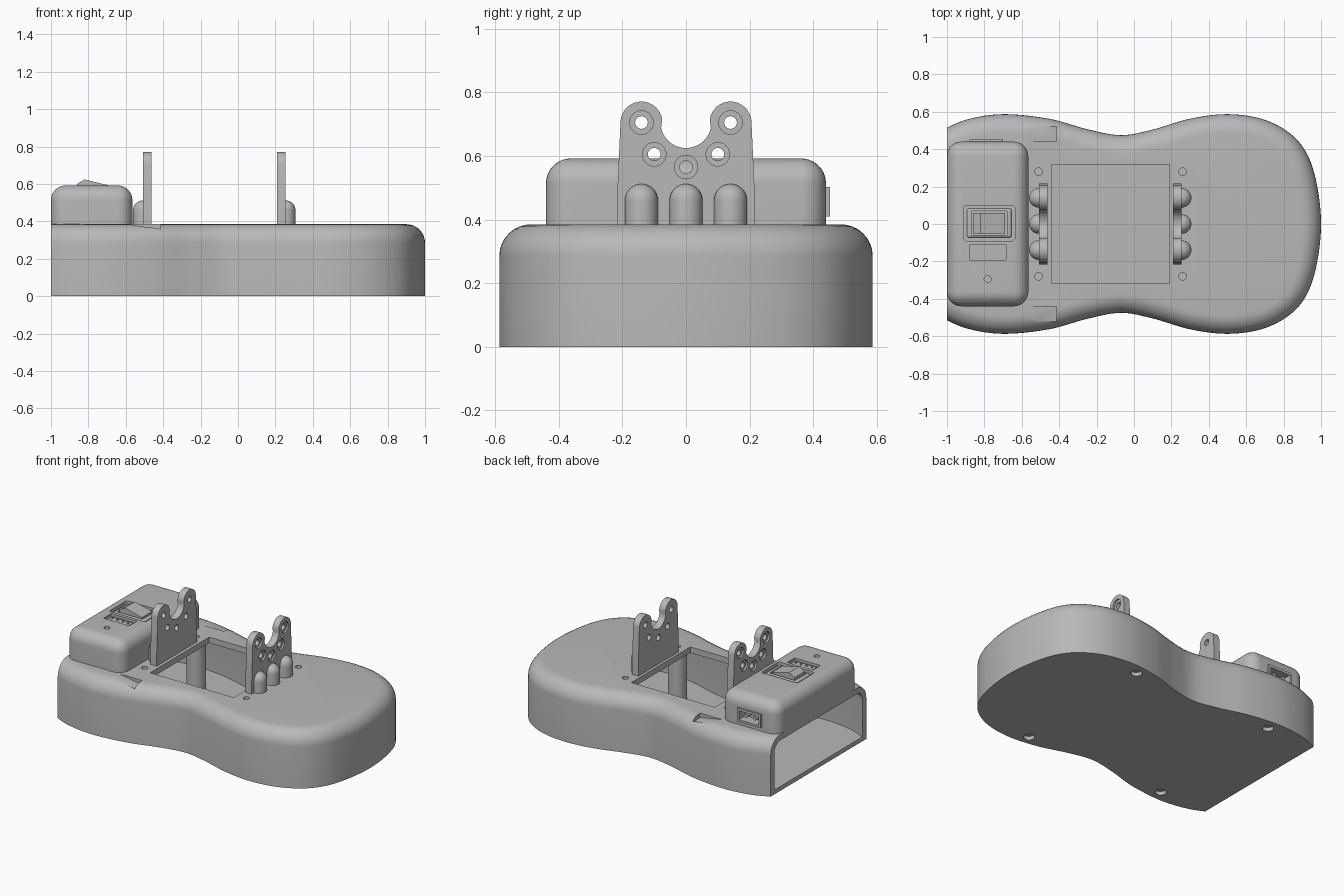
import bpy, bmesh, math
from mathutils import Vector

if "Cube" in bpy.data.objects:
    bpy.data.objects.remove(bpy.data.objects["Cube"], do_unlink=True)

grey = bpy.data.materials.new("plain grey")
grey.use_nodes = True
COLOR = (0.48, 0.48, 0.48, 1)
grey.diffuse_color = COLOR
grey.node_tree.nodes["Principled BSDF"].inputs["Base Color"].default_value = COLOR


def finish(name, bm):
    bmesh.ops.recalc_face_normals(bm, faces=bm.faces)
    mesh = bpy.data.meshes.new(name)
    bm.to_mesh(mesh)
    bm.free()
    mesh.materials.append(grey)
    obj = bpy.data.objects.new(name, mesh)
    bpy.context.collection.objects.link(obj)
    return obj


def box(name, x, y, z, bevel=0.0, keep_bottom=True, segments=6):
    bm = bmesh.new()
    bmesh.ops.create_cube(bm, size=1)
    for v in bm.verts:
        v.co = [(r[0] + r[1]) / 2 + c * (r[1] - r[0]) for r, c in zip((x, y, z), v.co)]
    if bevel:
        low = min(z)
        edges = [e for e in bm.edges
                 if not keep_bottom or any(v.co.z > low + 1e-4 for v in e.verts)]
        bmesh.ops.bevel(bm, geom=edges, offset=bevel, segments=segments,
                        profile=0.5, affect='EDGES')
    return finish(name, bm)


def prism(name, points, axis, start, end):
    """Extrude a flat profile along the x or y axis."""
    bm = bmesh.new()
    place = (lambda a, b, t: (t, a, b)) if axis == 'x' else (lambda a, b, t: (a, t, b))
    face = bm.faces.new([bm.verts.new(place(a, b, start)) for a, b in points])
    new = bmesh.ops.extrude_face_region(bm, geom=[face])["geom"]
    shift = Vector(place(0, 0, end - start))
    bmesh.ops.translate(bm, vec=shift, verts=[v for v in new if isinstance(v, bmesh.types.BMVert)])
    return finish(name, bm)


def loft(name, outline, sections):
    """Stack copies of an outline, each inset by a distance at a height."""
    bm = bmesh.new()
    n = len(outline)
    normals = []
    for i in range(n):
        t = (outline[(i + 1) % n] - outline[i - 1]).normalized()
        normals.append(Vector((-t.y, t.x)))
    rings = []
    for inset, z in sections:
        rings.append([bm.verts.new((*(p + q * inset), z)) for p, q in zip(outline, normals)])
    for a, b in zip(rings, rings[1:]):
        for i in range(n):
            bm.faces.new((a[i], a[(i + 1) % n], b[(i + 1) % n], b[i]))
    bm.faces.new(rings[0])
    bm.faces.new(rings[-1])
    return finish(name, bm)


def circle(x, y, r, n=32):
    return [Vector((x + r * math.cos(i * math.tau / n), y + r * math.sin(i * math.tau / n)))
            for i in range(n)]


def rounded(bottom, top, r, inset=0.0, sweep=90, steps=8):
    arc = [math.radians(sweep * i / steps) for i in range(steps + 1)]
    return [(inset, bottom)] + [(inset + r - r * math.cos(a), top - r + r * math.sin(a)) for a in arc]


def post(name, x, y, r, low, high):
    return loft(name, circle(x, y, r), [(0, low), (0, high)])


def rod(name, axis, a, z, r, start, end):
    return prism(name, circle(a, z, r, 24), axis, start, end)


def cut(obj, *cutters):
    bpy.context.view_layer.objects.active = obj
    for c in cutters:
        mod = obj.modifiers.new("cut", 'BOOLEAN')
        mod.operation, mod.solver, mod.object = 'DIFFERENCE', 'EXACT', c
        bpy.ops.object.modifier_apply(modifier=mod.name)
        bpy.data.objects.remove(c, do_unlink=True)


def spline(points, steps=8):
    out = []
    n = len(points)
    for i in range(n):
        p0, p1, p2, p3 = (points[(i + k) % n] for k in (-1, 0, 1, 2))
        for s in range(steps):
            t = s / steps
            out.append(0.5 * (2 * p1 + (p2 - p0) * t + (2 * p0 - 5 * p1 + 4 * p2 - p3) * t * t
                              + (3 * p1 - p0 - 3 * p2 + p3) * t ** 3))
    return out


# Waisted hollow body, open at the flat end
half = [(0.98, 0.2), (0.93, 0.365), (0.84, 0.48), (0.69, 0.56), (0.5, 0.587), (0.3, 0.563),
        (0.1, 0.505), (-0.07, 0.475), (-0.25, 0.507), (-0.45, 0.562), (-0.68, 0.587),
        (-0.86, 0.567), (-1.0, 0.515), (-1.2, 0.4)]
outline = spline([Vector((1, 0))] + [Vector(p) for p in half]
                 + [Vector((x, -y)) for x, y in reversed(half)])
body = loft("body_shell", outline, rounded(0, 0.385, 0.1))
cut(body, box("end_trim", (-2, -1), (-1, 1), (-1, 1)))
cut(body, loft("cavity", outline, rounded(0.03, 0.345, 0.06, 0.04)))
cut(body, box("window", (-0.44, 0.19), (-0.318, 0.318), (0.3, 0.5)))

for side in (-1, 1):
    # Ramped slots beside the housing
    cut(body, prism("slot", [(-0.585, 0.385), (-0.415, 0.355), (-0.415, 0.45), (-0.585, 0.45)],
                    'y', side * 0.44, side * 0.52))
    # Screw holes with posts inside
    for x in (-0.51, 0.26):
        cut(body, post("screw_hole", x, side * 0.28, 0.02, 0.32, 0.45))
        post("inner_post", x, side * 0.28, 0.06, 0.02, 0.35)
    # Foot recesses underneath
    for x in (-0.64, 0.41):
        cut(body, post("foot_recess", x, side * 0.51, 0.035, -0.1, 0.025))


# Upright brackets with eared tops
def arc(cx, cz, r, a0, a1, n=16):
    return [(cx + r * math.cos(math.radians(a0 + (a1 - a0) * i / n)),
             cz + r * math.sin(math.radians(a0 + (a1 - a0) * i / n))) for i in range(n + 1)]


right = [(0.217, 0.37), (0.217, 0.46)] + arc(0.14, 0.705, 0.066, 5, 172) + arc(0, 0.705, 0.08, -12, -88)
profile = right + [(-y, z) for y, z in reversed(right)]
for label, inner, sign in (("left", 0.208, 1), ("right", -0.462, -1)):
    outer = inner + sign * 0.047
    bracket = prism(label + "_bracket", profile, 'x', inner, outer)
    for y, z in ((-0.14, 0.705), (0.14, 0.705), (-0.1, 0.605), (0.1, 0.605), (0, 0.565)):
        cut(bracket, rod("bolt_hole", 'x', y, z, 0.02, inner - sign * 0.1, outer + sign * 0.1),
            rod("bolt_seat", 'x', y, z, 0.037, outer - sign * 0.012, outer + sign * 0.1))
    # Domed ribs bracing the outer face
    for y in (-0.14, 0, 0.14):
        rib = loft(label + "_rib", circle(outer, y, 0.052), rounded(0.37, 0.512, 0.052, sweep=86))
        cut(rib, box("rib_trim", sorted((outer - sign * 0.005, outer - sign * 0.2)), (-1, 1), (0, 1)))

# Rounded power housing
housing = box("power_housing", (-1, -0.565), (-0.44, 0.44), (0.36, 0.592), 0.078, segments=10)
cut(housing,
    box("switch_pocket", (-0.91, -0.637), (-0.09, 0.1), (0.57, 0.7), 0.015),
    box("header_pocket", (-0.88, -0.685), (-0.193, -0.112), (0.575, 0.7)),
    post("lamp_hole", -0.782, -0.295, 0.019, 0.57, 0.7),
    box("port_pocket", (-0.865, -0.715), (0.38, 0.6), (0.425, 0.485)))

# Rocker switch
frame = box("switch_frame", (-0.893, -0.655), (-0.073, 0.083), (0.56, 0.588), 0.012)
cut(frame, box("frame_opening", (-0.87, -0.68), (-0.06, 0.07), (0.573, 0.7)))
prism("switch_rocker", [(-0.86, 0.565), (-0.69, 0.565), (-0.69, 0.592), (-0.82, 0.624), (-0.86, 0.6)],
      'y', -0.05, 0.06)

# Pin header
box("header_block", (-0.865, -0.7), (-0.175, -0.13), (0.565, 0.582))
for i in range(4):
    post("header_pin", -0.842 + 0.04 * i, -0.153, 0.006, 0.57, 0.59)

# Side power inlet
inlet = box("inlet_rim", (-0.88, -0.7), (0.43, 0.452), (0.41, 0.502))
cut(inlet, box("inlet_opening", (-0.865, -0.715), (0.3, 0.6), (0.425, 0.485)))
for x in (-0.825, -0.755):
    rod("inlet_pin", 'y', x, 0.455, 0.013, 0.37, 0.435)

# Smooth shading with crisp edges
for obj in bpy.context.scene.objects:
    if obj.type == 'MESH':
        bpy.ops.object.select_all(action='DESELECT')
        obj.select_set(True)
        bpy.context.view_layer.objects.active = obj
        bpy.ops.object.shade_smooth_by_angle(angle=math.radians(30))
